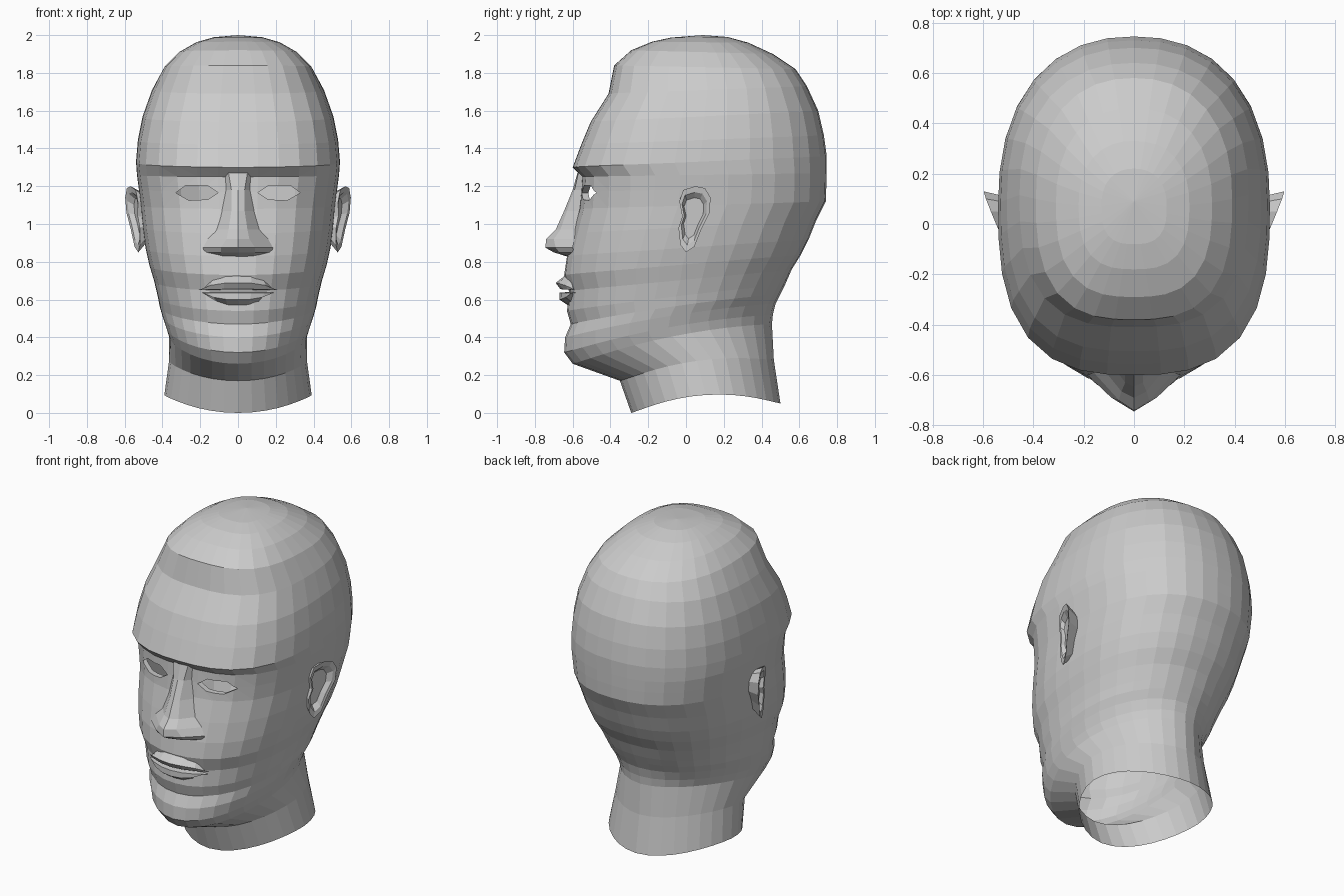
import bpy, bmesh, math
from mathutils import Vector

if "Cube" in bpy.data.objects:
    bpy.data.objects.remove(bpy.data.objects["Cube"])

skin = bpy.data.materials.new("grey clay")
skin.diffuse_color = (0.6, 0.6, 0.6, 1)
skin.use_nodes = True
skin.node_tree.nodes["Principled BSDF"].inputs["Base Color"].default_value = skin.diffuse_color


def finish(bm, name):
    me = bpy.data.meshes.new(name)
    bm.to_mesh(me)
    bm.free()
    me.materials.append(skin)
    ob = bpy.data.objects.new(name, me)
    bpy.context.collection.objects.link(ob)
    return ob


def bridge(bm, a, b, closed=True):
    n = len(a)
    for i in range(n if closed else n - 1):
        j = (i + 1) % n
        bm.faces.new((a[i], a[j], b[j], b[i]))


def sheet(name, rows):
    """Front-facing patch from rows of right-half points, mirrored in x."""
    bm = bmesh.new()
    lines = []
    for row in rows:
        full = [(-x, y, z) for x, y, z in row[:0:-1]] + list(row)
        lines.append([bm.verts.new(p) for p in full])
    for a, b in zip(lines, lines[1:]):
        bridge(bm, a, b, closed=False)
    bmesh.ops.recalc_face_normals(bm, faces=bm.faces[:])
    if sum(f.normal.y * f.calc_area() for f in bm.faces) > 0:
        bmesh.ops.reverse_faces(bm, faces=bm.faces[:])
    return finish(bm, name)


# Head and neck: rings of (z front, z back, y front, y back, half width)
RINGS = [
    (0.00, 0.05, -0.29, 0.50, 0.39), (0.17, 0.28, -0.35, 0.465, 0.365),
    (0.26, 0.47, -0.60, 0.455, 0.365), (0.32, 0.52, -0.645, 0.46, 0.38),
    (0.40, 0.58, -0.64, 0.475, 0.40), (0.47, 0.63, -0.61, 0.50, 0.415),
    (0.54, 0.68, -0.63, 0.525, 0.425), (0.645, 0.76, -0.62, 0.56, 0.445),
    (0.73, 0.84, -0.645, 0.61, 0.47), (0.83, 0.92, -0.63, 0.65, 0.49),
    (0.95, 1.02, -0.60, 0.69, 0.505), (1.08, 1.12, -0.565, 0.74, 0.515),
    (1.17, 1.20, -0.555, 0.743, 0.525), (1.25, 1.27, -0.55, 0.744, 0.535),
    (1.30, 1.36, -0.60, 0.745, 0.54), (1.42, 1.47, -0.555, 0.73, 0.53),
    (1.54, 1.60, -0.505, 0.70, 0.505), (1.69, 1.73, -0.41, 0.64, 0.455),
    (1.84, 1.82, -0.38, 0.58, 0.39), (1.92, 1.90, -0.29, 0.46, 0.31),
    (1.965, 1.96, -0.18, 0.33, 0.22), (1.987, 1.99, -0.08, 0.22, 0.13)]
SEG = 32


def ring_points(zf, zb, yf, yb, w):
    mid, half = (yf + yb) / 2, (yb - yf) / 2
    squareness = min(2.8, 1.85 + max(0, zf - 0.2) * 0.85)
    lift = 0.07 * max(0, 1 - zf / 0.6)
    for i in range(SEG):
        a = 2 * math.pi * i / SEG
        s, c = math.sin(a), math.cos(a)
        n = squareness if c > 0 else min(squareness, 2.3)
        r = (abs(s) ** n + abs(c) ** n) ** (-1 / n)
        yield (w * s * r, mid - half * c * r,
               zf + (zb - zf) * (1 - c) / 2 + lift * s * s)


bm = bmesh.new()
loops = [[bm.verts.new(p) for p in ring_points(*r)] for r in RINGS]
for a, b in zip(loops, loops[1:]):
    bridge(bm, a, b)
crown = bm.verts.new((0, 0.09, 2.0))
for i in range(SEG):
    bm.faces.new((loops[-1][i], loops[-1][(i + 1) % SEG], crown))
bmesh.ops.recalc_face_normals(bm, faces=bm.faces[:])

# Eye openings: cut an almond through the face and turn its rim inwards
ALMOND = [(0.105, 1.165), (0.16, 1.13), (0.26, 1.125), (0.33, 1.165), (0.275, 1.205), (0.165, 1.205)]


def near_eye(f, side):
    m = f.calc_center_median()
    return m.y < -0.3 and abs(m.x * side - 0.22) < 0.2 and abs(m.z - 1.165) < 0.13


for side in (1, -1):
    planes = []
    for (x0, z0), (x1, z1) in zip(ALMOND, ALMOND[1:] + ALMOND[:1]):
        planes.append((Vector((side * x0, 0, z0)), Vector((side * (z1 - z0), 0, x0 - x1))))
    bmesh.ops.triangulate(bm, faces=[f for f in bm.faces if near_eye(f, side)])
    for co, no in planes:
        faces = [f for f in bm.faces if near_eye(f, side)]
        geom = faces + list({e for f in faces for e in f.edges}) + list({v for f in faces for v in f.verts})
        bmesh.ops.bisect_plane(bm, geom=geom, plane_co=co, plane_no=no, dist=1e-5)
    hole = [f for f in bm.faces if near_eye(f, side) and
            all((f.calc_center_median() - co).dot(no) < 0 for co, no in planes)]
    bmesh.ops.delete(bm, geom=hole, context='FACES')
rim = [e for e in bm.edges if e.is_boundary and e.verts[0].co.z > 1]
new = bmesh.ops.extrude_edge_only(bm, edges=rim)["geom"]
bmesh.ops.translate(bm, vec=(0, 0.035, 0), verts=[v for v in new if isinstance(v, bmesh.types.BMVert)])
finish(bm, "head")

# Nose: rows of (z, ridge y, side x, side y, base x, base y)
NOSE = [
    (1.27, -0.575, 0.05, -0.57, 0.08, -0.53), (1.18, -0.60, 0.035, -0.59, 0.08, -0.53),
    (1.07, -0.645, 0.035, -0.63, 0.11, -0.53), (0.97, -0.69, 0.05, -0.665, 0.135, -0.56),
    (0.92, -0.74, 0.06, -0.70, 0.16, -0.59), (0.875, -0.745, 0.09, -0.69, 0.185, -0.60),
    (0.85, -0.70, 0.09, -0.67, 0.18, -0.59), (0.825, -0.62, 0.08, -0.61, 0.15, -0.56)]
sheet("nose", [[(0, y, z), (sx, sy, z), (bx, by, z)] for z, y, sx, sy, bx, by in NOSE])


# Lips: rows of (centre y, centre z, half width) curving back to the corners
def lip(name, rows, corner_z):
    out = []
    for yc, zc, w in rows:
        out.append([(w * t, yc + (-0.585 - yc) * (w * t / 0.21) ** 2,
                     zc + (corner_z - zc) * t ** 3) for t in (0, 0.35, 0.7, 1)])
    sheet(name, out)


lip("upper_lip", [(-0.63, 0.735, 0.19), (-0.69, 0.688, 0.21), (-0.665, 0.655, 0.21), (-0.59, 0.65, 0.205)], 0.65)
lip("lower_lip", [(-0.59, 0.643, 0.20), (-0.67, 0.636, 0.20), (-0.67, 0.60, 0.185), (-0.61, 0.56, 0.15)], 0.635)

# Ears: outline in (y, z), with a hollow inside and a tapered back
EAR = [(0.05, 1.20), (-0.015, 1.18), (-0.035, 1.12), (-0.02, 1.04), (-0.04, 0.98), (-0.03, 0.89),
       (0.0, 0.85), (0.045, 0.88), (0.08, 0.97), (0.125, 1.06), (0.13, 1.14), (0.10, 1.19)]
for side, name in ((1, "ear_left"), (-1, "ear_right")):
    bm = bmesh.new()

    def ear_loop(scale, depth, flat=None):
        pts = []
        for y, z in EAR:
            y, z = 0.035 + (y - 0.035) * scale, 1.04 + (z - 1.04) * scale
            x = 0.54 + 0.4 * y + 0.06 * (z - 1.05) - depth if flat is None else flat
            pts.append(bm.verts.new((side * x, y, z)))
        return pts
    back, edge, lipe, bowl = ear_loop(0.7, 0, 0.48), ear_loop(1, 0), ear_loop(0.8, 0.004), ear_loop(0.62, 0.03)
    for a, b in ((back, edge), (edge, lipe), (lipe, bowl)):
        bridge(bm, a, b)
    bm.faces.new(bowl)
    bm.faces.new(back)
    bmesh.ops.recalc_face_normals(bm, faces=bm.faces[:])
    finish(bm, name)
